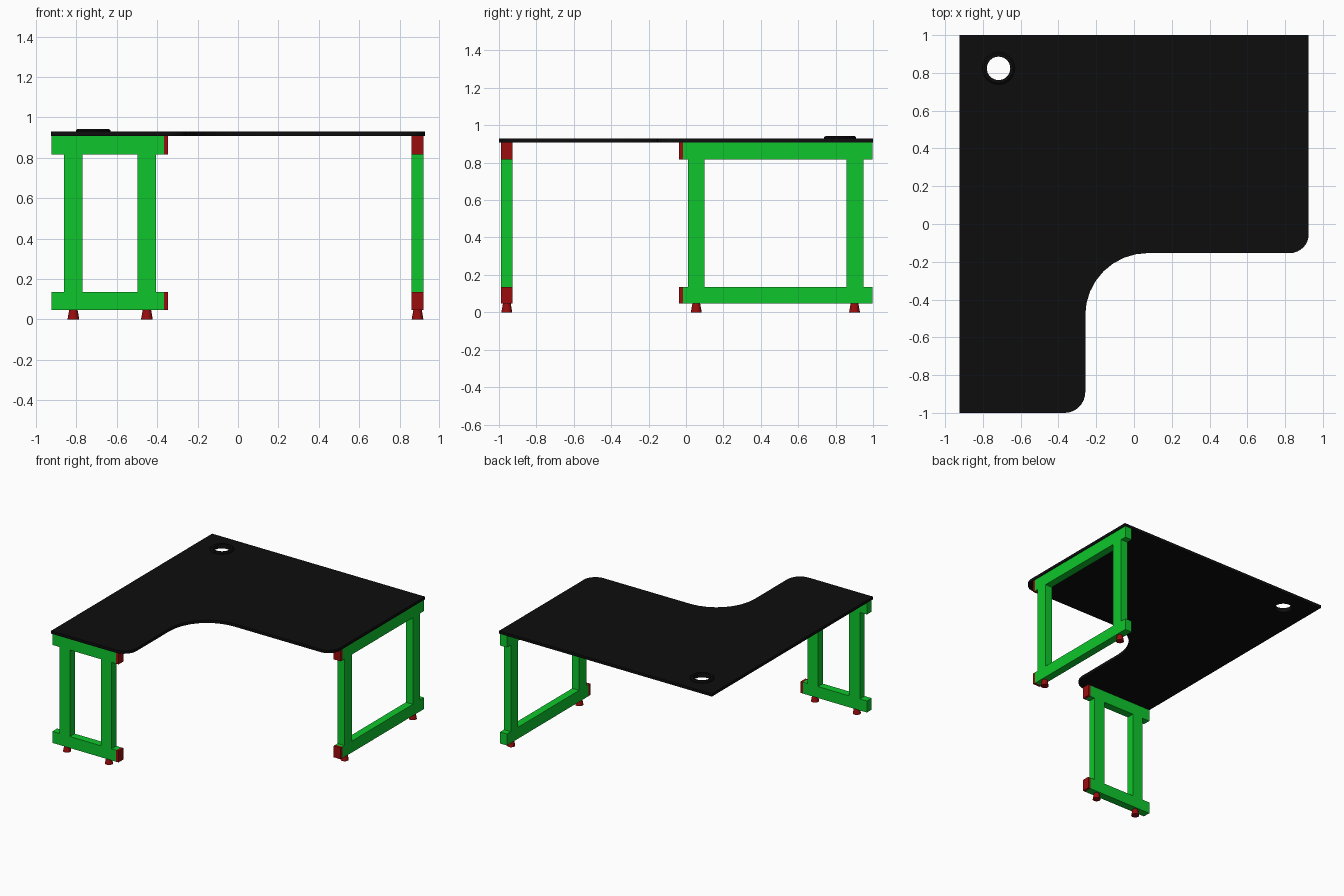
import bpy, bmesh
from math import cos, sin, radians, pi

if "Cube" in bpy.data.objects:
    bpy.data.objects.remove(bpy.data.objects["Cube"])


def material(name, color):
    m = bpy.data.materials.new(name)
    m.diffuse_color = (*color, 1)
    m.use_nodes = True
    m.node_tree.nodes["Principled BSDF"].inputs["Base Color"].default_value = m.diffuse_color
    return m


BLACK = material("black", (0.004, 0.004, 0.004))
GREEN = material("green", (0.0045, 0.565, 0.025))
RED = material("red", (0.32, 0.004, 0.004))


def finish(name, bm, mat):
    bmesh.ops.recalc_face_normals(bm, faces=bm.faces)
    me = bpy.data.meshes.new(name)
    bm.to_mesh(me)
    bm.free()
    ob = bpy.data.objects.new(name, me)
    me.materials.append(mat)
    bpy.context.collection.objects.link(ob)
    return ob


def box(name, x, y, z, mat):
    bm = bmesh.new()
    bmesh.ops.create_cube(bm, size=1)
    for v in bm.verts:
        v.co = [a[0] + (c + 0.5) * (a[1] - a[0]) for a, c in zip((x, y, z), v.co)]
    return finish(name, bm, mat)


def lathe(name, x, y, profile, n, mat, closed=False):
    # profile: (radius, z) points turned round a vertical axis
    bm = bmesh.new()
    rings = [[bm.verts.new((x + r * cos(2 * pi * i / n), y + r * sin(2 * pi * i / n), z))
              for i in range(n)] for r, z in profile]
    pairs = list(zip(rings, rings[1:]))
    if closed:
        pairs.append((rings[-1], rings[0]))
    else:
        bm.faces.new(rings[0])
        bm.faces.new(rings[-1])
    for a, b in pairs:
        for i in range(n):
            j = (i + 1) % n
            bm.faces.new((a[i], a[j], b[j], b[i]))
    ob = finish(name, bm, mat)
    bpy.context.view_layer.objects.active = ob
    ob.select_set(True)
    bpy.ops.object.shade_smooth_by_angle(angle=radians(35))
    ob.select_set(False)
    return ob


def arc(cx, cy, r, a0, a1, n=8):
    return [(cx + r * cos(radians(a0 + (a1 - a0) * i / n)),
             cy + r * sin(radians(a0 + (a1 - a0) * i / n))) for i in range(n + 1)]


TOP, UNDER = 0.93, 0.908
HX, HY, HR = -0.717, 0.824, 0.075

# L-shaped worktop with rounded front corners and a curved inner corner
outline = [(-0.925, 1), (-0.925, -1)]
outline += arc(-0.368, -0.89, 0.11, -90, 0)
outline += arc(0.072, -0.484, 0.33, 180, 90)
outline += arc(0.825, -0.054, 0.1, -90, 0)
outline += [(0.925, 1)]
bm = bmesh.new()
low = bm.faces.new([bm.verts.new((x, y, UNDER)) for x, y in outline])
ext = bmesh.ops.extrude_face_region(bm, geom=[low], use_keep_orig=True)
for g in ext["geom"]:
    if isinstance(g, bmesh.types.BMVert):
        g.co.z = TOP
worktop = finish("worktop", bm, BLACK)

# Cable hole through the worktop
cutter = lathe("cable_hole_cutter", HX, HY, [(HR, 0.85), (HR, 1.0)], 32, BLACK)
cutter.hide_render = True
cutter.hide_viewport = True
mod = worktop.modifiers.new("cable_hole", "BOOLEAN")
mod.operation = "DIFFERENCE"
mod.solver = "EXACT"
mod.object = cutter

# Cable grommet ring
lathe("cable_grommet", HX, HY,
      [(0.062, UNDER), (HR, UNDER), (HR, TOP), (0.086, TOP), (0.086, 0.936),
       (0.077, 0.943), (0.062, 0.943)], 32, BLACK, closed=True)


def frame(name, axis, across, beam, cap, legs, feet):
    # axis 0 runs along x, axis 1 along y; across is the thickness range
    def part(label, along, z, mat):
        x, y = (along, across) if axis == 0 else (across, along)
        box(f"{name}_{label}", x, y, z, mat)

    # Top and bottom rails, each with an end cap
    for label, z in (("lower", (0.046, 0.136)), ("upper", (0.816, UNDER))):
        part(label + "_rail", beam, z, GREEN)
        part(label + "_end_cap", cap, z, RED)
    mid = sum(across) / 2
    # Uprights and tapered feet
    for i, (along, f) in enumerate(zip(legs, feet), 1):
        part(f"upright_{i}", along, (0.136, 0.816), GREEN)
        x, y = (f, mid) if axis == 0 else (mid, f)
        lathe(f"{name}_foot_{i}", x, y, [(0.029, 0), (0.021, 0.046)], 16, RED)


frame("front_frame", 0, (-0.988, -0.928), (-0.923, -0.367), (-0.367, -0.347),
      ((-0.861, -0.769), (-0.498, -0.407)), (-0.815, -0.451))
frame("right_frame", 1, (0.859, 0.919), (-0.016, 0.998), (-0.038, -0.016),
      ((0.01, 0.1), (0.858, 0.949)), (0.055, 0.901))
